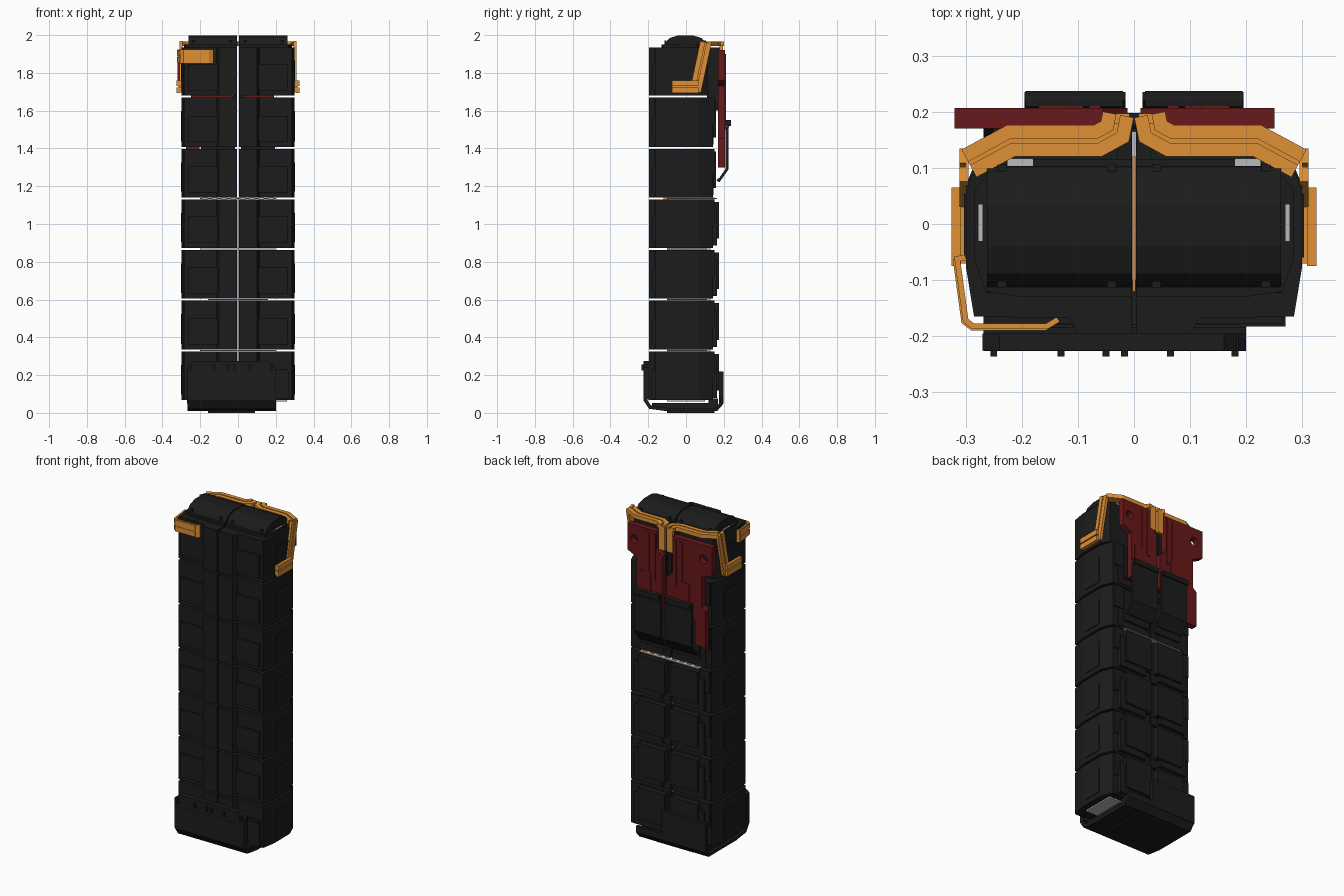
import bpy
import bmesh
from mathutils import Vector

old_cube = bpy.data.objects.get("Cube")
if old_cube:
    bpy.data.objects.remove(old_cube)


def material(name, color):
    mat = bpy.data.materials.new(name)
    mat.use_nodes = True
    mat.diffuse_color = (*color, 1)
    shader = next(n for n in mat.node_tree.nodes if n.type == "BSDF_PRINCIPLED")
    shader.inputs["Base Color"].default_value = (*color, 1)
    return mat


BLACK = material("charcoal black", (.0115, .0115, .0115))
ORANGE = material("amber orange", (.74, .285, .035))
RED = material("dark red", (.14, .009, .01))
GREY = material("light grey", (.5, .5, .5))

# Places a profile point (a, b) at depth d along the extrusion axis
PLACE = {
    "x": lambda a, b, d: (d, a, b),
    "y": lambda a, b, d: (a, d, b),
    "z": lambda a, b, d: (a, b, d),
}


def prism(name, points, axis, low, high, mat, side=1):
    """Extrude a flat profile along an axis; side -1 mirrors it in x."""
    bm = bmesh.new()
    verts = []
    for a, b in points:
        x, y, z = PLACE[axis](a, b, low)
        verts.append(bm.verts.new((x * side, y, z)))
    face = bm.faces.new(verts)
    top = bmesh.ops.extrude_face_region(bm, geom=[face])["geom"]
    offset = Vector(PLACE[axis](0, 0, high - low))
    offset.x *= side
    bmesh.ops.translate(bm, vec=offset, verts=[g for g in top if isinstance(g, bmesh.types.BMVert)])
    bmesh.ops.recalc_face_normals(bm, faces=bm.faces)
    mesh = bpy.data.meshes.new(name)
    bm.to_mesh(mesh)
    bm.free()
    mesh.materials.append(mat)
    obj = bpy.data.objects.new(name, mesh)
    bpy.context.scene.collection.objects.link(obj)
    return obj


def box(name, xs, ys, zs, mat=BLACK, side=1):
    (x0, x1), (y0, y1) = xs, ys
    return prism(name, [(x0, y0), (x1, y0), (x1, y1), (x0, y1)], "z", *zs, mat, side)


def strip(path, inner, outer):
    """Outline of a mitred band running between two offsets of a path."""
    pts = [Vector(p) for p in path]
    edges = []
    for i, p in enumerate(pts):
        before = (p - pts[i - 1]).normalized() if i else None
        after = (pts[i + 1] - p).normalized() if i < len(pts) - 1 else None
        before, after = before or after, after or before
        n0, n1 = Vector((-before.y, before.x)), Vector((-after.y, after.x))
        miter = (n0 + n1) / (1 + n0.dot(n1))
        edges.append((p + miter * inner, p + miter * outer))
    return [tuple(e[0]) for e in edges] + [tuple(e[1]) for e in reversed(edges)]


def tape(name, path, axis, low, high, side, half=.03):
    """Strap with two raised ribs on a thinner backing."""
    base = low + (high - low) * .35
    prism(name + "_backing", strip(path, -half, half), axis, low, base, ORANGE, side)
    for rib, a, b in (("inner", -half, -.0035), ("outer", .0035, half)):
        prism(f"{name}_{rib}_rib", strip(path, a, b), axis, base, high, ORANGE, side)


def punch(obj, x, z, radius):
    """Drill a round hole through a plate from front to back."""
    bpy.ops.mesh.primitive_cylinder_add(vertices=16, radius=radius, depth=1,
                                        location=(x, .2, z), rotation=(1.5708, 0, 0))
    cutter = bpy.context.object
    cutter.hide_render = True
    mod = obj.modifiers.new("hole", "BOOLEAN")
    mod.operation, mod.object, mod.solver = "DIFFERENCE", cutter, "EXACT"
    bpy.context.view_layer.objects.active = obj
    bpy.ops.object.modifier_apply(modifier=mod.name)
    bpy.data.objects.remove(cutter)


GAPS = [.33, .6, .868, 1.135, 1.402, 1.675]
SEAM = .004
floors = [.068] + [g + .006 for g in GAPS]
ceilings = [g - .006 for g in GAPS] + [1.935]
HULL = [(SEAM, -.196), (.1, -.196), (.115, -.168), (.285, -.165), (.299, -.08),
        (.299, .07), (.27, .142), (SEAM, .142)]

for side, word in ((1, "left"), (-1, "right")):
    # Stacked body segments with front, side and back panels
    for i, (low, high) in enumerate(zip(floors, ceilings)):
        tag = f"{word}_segment_{i + 1}"
        hull = [(x, min(y, .115)) for x, y in HULL] if i == 6 else HULL
        prism(tag + "_hull", hull, "z", low, high, BLACK, side)
        box(tag + "_front_panel", (.1, .265), (-.178, -.16), (low + .025, low + .165), BLACK, side)
        box(tag + "_side_panel", (.29, .303), (-.06, .06), (low + .03, high - .07), BLACK, side)
        if i < 6:
            depth = .176 if i < 4 else .158
            box(tag + "_back_panel", (.02, .2), (.13, depth), (low + .05, high - .012), BLACK, side)
            box(tag + "_back_step", (.05, .235), (.13, depth - .012), (low + .012, high - .05), BLACK, side)
            box(tag + "_back_edge", (.2, .265), (.13, .152), (low + .12, high), BLACK, side)

    # Rounded cap with bolts and light side slots
    cap = [(-.125, 1.93), (-.1, 1.97), (-.088, 1.984), (-.04, 1.999), (.035, 1.999),
           (.083, 1.984), (.1, 1.965), (.105, 1.93)]
    prism(word + "_cap", cap, "x", SEAM, .262, BLACK, side)
    prism(word + "_cap_shoulder", [(SEAM, -.13), (.2, -.13), (.265, -.12), (.285, -.06),
                                   (.285, .06), (.24, .115), (SEAM, .115)],
          "z", 1.93, 1.95, BLACK, side)
    for x in (.04, .235):
        for y in (-.108, .1):
            box(word + "_cap_bolt", (x - .008, x + .008), (y - .006, y + .006), (1.94, 1.972), BLACK, side)
    box(word + "_cap_slot", (.27, .277), (-.03, .035), (1.945, 1.952), GREY, side)
    box(word + "_cap_corner", (.18, .225), (.103, .117), (1.935, 1.952), GREY, side)
    box(word + "_back_spine", (SEAM, .03), (.11, .18), (1.6, 1.935), BLACK, side)

    # Orange tape over the shoulder, down the side and down the spine
    tape(word + "_top_tape", [(.294, .108), (.22, .148), (.065, .148), (.034, .165), (.028, .195)],
         "z", 1.942, 1.966, side, .028)
    tape(word + "_side_tape", [(-.07, 1.727), (.055, 1.727), (.105, 1.962)], "x", .295, .311, side)
    tape(word + "_side_clip", [(-.075, 1.727), (.065, 1.727)], "x", .308, .325, side, .034)
    box(word + "_spine_tape", (.008, .048), (.178, .197), (1.81, 1.955), ORANGE, side)

    # Hanging black flaps with a lip and a bent foot
    flap = strip([(.228, 1.55), (.217, 1.5), (.217, 1.29), (.175, 1.23), (.165, 1.235)], -.007, .007)
    prism(word + "_flap", flap, "x", .015, .195, BLACK, side)
    box(word + "_flap_lip", (.02, .193), (.209, .237), (1.52, 1.55), BLACK, side)

    # Raised ribs on the red plates
    for x0, x1, z0, z1 in ((.06, .08, 1.62, 1.9), (.1, .12, 1.66, 1.9), (.09, .17, 1.5, 1.66)):
        box(word + "_plate_rib", (x0, x1), (.19, .212), (z0, z1), RED, side)

# Red back plates with a drilled tab each
left_plate = prism("left_red_plate", [(.055, 1.92), (.25, 1.92), (.25, 1.76), (.19, 1.73),
                                      (.19, 1.45), (.012, 1.45), (.012, 1.78), (.055, 1.81)],
                   "y", .17, .207, RED)
punch(left_plate, .205, 1.835, .025)
right_plate = prism("right_red_plate", [(.055, 1.92), (.32, 1.92), (.32, 1.75), (.25, 1.72),
                                        (.25, 1.54), (.275, 1.52), (.275, 1.3), (.205, 1.3),
                                        (.205, 1.45), (.012, 1.45), (.012, 1.66), (.055, 1.7)],
                    "y", .17, .207, RED, -1)
punch(right_plate, -.262, 1.835, .027)

# Front corner strap on the right side only
corner = [(-.3, -.06), (-.315, -.062), (-.3, -.172), (-.287, -.182), (-.155, -.182), (-.135, -.17)]
prism("corner_strap", strip(corner, -.005, .005), "z", 1.85, 1.925, ORANGE)
for z in (1.855, 1.893):
    prism("corner_strap_rib", strip(corner[1:5], -.008, .002), "z", z, z + .028, ORANGE)

# Thin spacers in the gaps and the core plate between the halves
for z, wide, back, mat in ((.33, .2, .11, GREY), (.6, .16, .11, ORANGE),
                           (.868, .2, .11, GREY), (1.135, .2, .165, GREY)):
    box("gap_spacer", (-wide, wide), (-.1, back), (z - .0025, z + .0025), mat)
for i in range(8):
    x = -.175 + i * .05
    box("orange_gap_stud", (x - .013, x + .013), (-.1, .15), (1.129, 1.141), ORANGE)
box("orange_core", (-.003, .003), (-.12, .12), (1.04, 1.142), ORANGE)
box("grey_core", (-.002, .002), (-.1, .13), (.1, 1.04), GREY)

# Foot bracket: front guard, wrapped base and back plate
prism("foot_guard", [(-.27, .07), (.2, .07), (.2, .24), (.16, .275), (-.24, .275), (-.27, .25)],
      "y", -.225, -.195, BLACK)
wrap = [(-.217, .2), (-.217, .07), (-.19, .03), (-.1, .018), (.16, .018), (.188, .05), (.188, .085)]
prism("foot_wrap", strip(wrap, -.009, .009), "x", -.268, .2, BLACK)
box("foot_sole", (-.16, .09), (-.1, .15), (0, .02))
box("foot_back_plate", (-.27, .03), (.175, .198), (.05, .22))
box("foot_side_guard", (.2, .27), (-.183, -.16), (.075, .22))
box("foot_core", (-.25, .19), (-.18, .15), (.025, .052))
box("foot_back_block", (-.25, .19), (.12, .17), (.025, .075))
box("foot_grille", (-.2, .26), (-.1, .1), (.06, .07), GREY)
for x in (-.25, -.13, -.05, -.017, .065, .18):
    box("foot_pin", (x - .006, x + .006), (-.236, -.2), (.225, .255))
